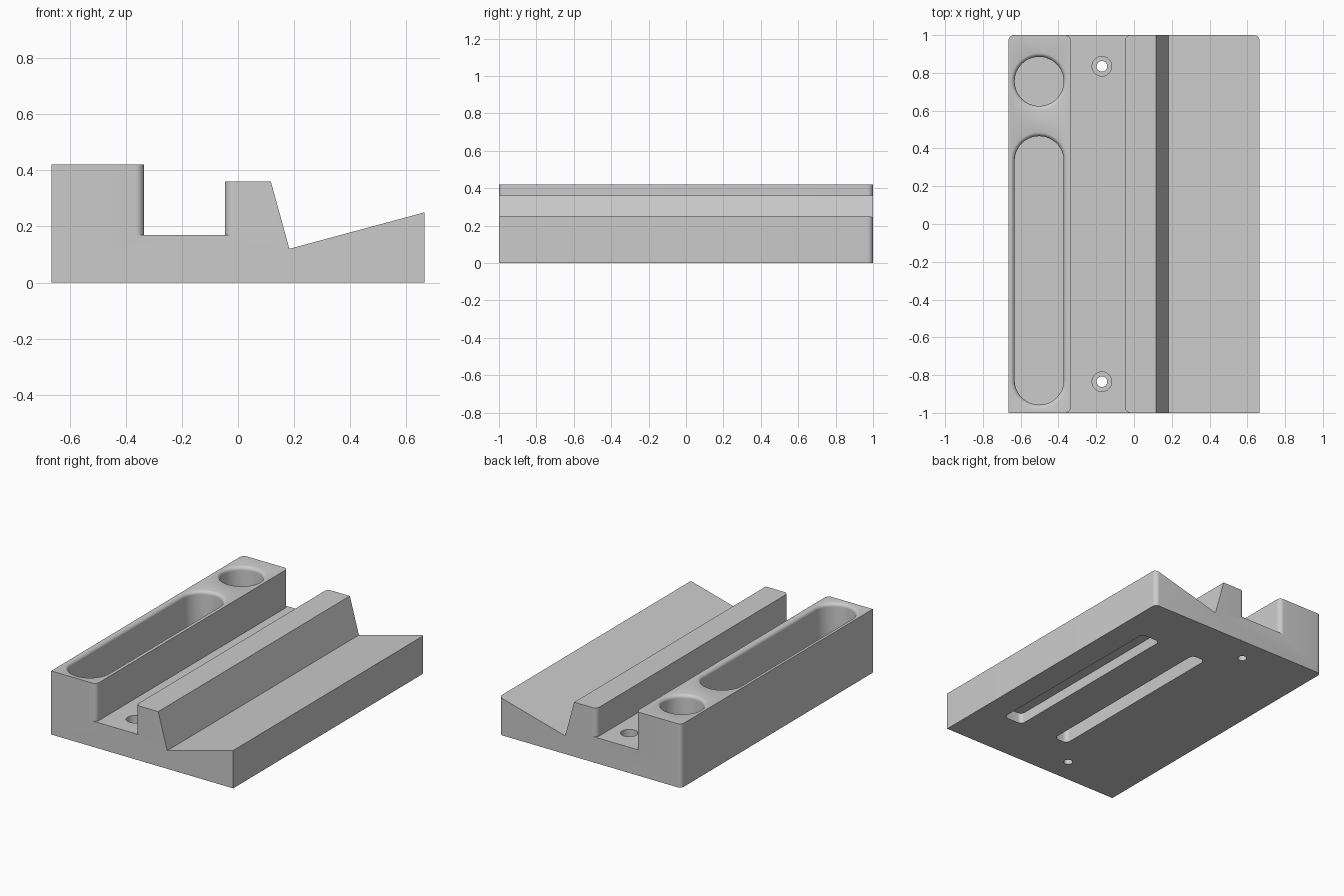
import bpy, bmesh, math

default = bpy.data.objects.get("Cube")
if default:
    bpy.data.objects.remove(default, do_unlink=True)

HALF_X, HALF_Y = 0.665, 1.0
BLOCK_TOP, GROOVE_Z, RIDGE_TOP = 0.42, 0.17, 0.36
GROOVE_L, GROOVE_R = -0.335, -0.047
ROUND = 0.03

grey = bpy.data.materials.new("plain_grey")
grey.use_nodes = True
colour = (0.6, 0.6, 0.6, 1)
grey.diffuse_color = colour
grey.node_tree.nodes["Principled BSDF"].inputs["Base Color"].default_value = colour


def to_object(name, bm):
    bmesh.ops.recalc_face_normals(bm, faces=bm.faces)
    mesh = bpy.data.meshes.new(name)
    bm.to_mesh(mesh)
    bm.free()
    mesh.materials.append(grey)
    obj = bpy.data.objects.new(name, mesh)
    bpy.context.collection.objects.link(obj)
    return obj


def loft(bm, rings):
    """Closed solid through rings with equal point counts."""
    loops = [[bm.verts.new(p) for p in ring] for ring in rings]
    bm.faces.new(loops[0])
    bm.faces.new(loops[-1])
    for a, b in zip(loops, loops[1:]):
        for i in range(len(a)):
            j = (i + 1) % len(a)
            bm.faces.new((a[i], a[j], b[j], b[i]))
    bmesh.ops.remove_doubles(bm, verts=bm.verts, dist=1e-5)


def rounded(cx, cy, hx, hy, r, z, steps=12):
    """Rounded rectangle outline at height z."""
    pts = []
    for q, (sx, sy) in enumerate([(1, 1), (-1, 1), (-1, -1), (1, -1)]):
        for k in range(steps + 1):
            a = (q + k / steps) * math.pi / 2
            pts.append((cx + sx * (hx - r) + r * math.cos(a),
                        cy + sy * (hy - r) + r * math.sin(a), z))
    return pts


def cut(obj, name, rings):
    bm = bmesh.new()
    loft(bm, rings)
    cutter = to_object(name, bm)
    cutter.hide_render = True
    mod = obj.modifiers.new(name, "BOOLEAN")
    mod.operation, mod.solver, mod.object = "DIFFERENCE", "EXACT", cutter
    bpy.context.view_layer.objects.active = obj
    bpy.ops.object.modifier_apply(modifier=name)
    bpy.data.objects.remove(cutter, do_unlink=True)


# Body: stepped profile run along y, with rounded upright corners
profile = [(-HALF_X, 0), (HALF_X, 0), (HALF_X, 0.25), (0.183, 0.12),
           (0.117, RIDGE_TOP), (-0.2, RIDGE_TOP), (-0.2, BLOCK_TOP), (-HALF_X, BLOCK_TOP)]
bm = bmesh.new()
loft(bm, [[(x, y, z) for x, z in profile] for y in (-HALF_Y, HALF_Y)])
corners = [e for e in bm.edges
           if all(abs(abs(v.co.x) - HALF_X) < 1e-4 for v in e.verts)
           and abs(e.verts[0].co.y - e.verts[1].co.y) < 1e-4
           and abs(e.verts[0].co.x - e.verts[1].co.x) < 1e-4]
bmesh.ops.bevel(bm, geom=corners, offset=ROUND, segments=8, profile=0.5, affect="EDGES")
body = to_object("holder_body", bm)

# Groove between block and ridge, flaring at both ends
arc = [(ROUND * (1 - math.cos(k * math.pi / 16)),
        HALF_Y - ROUND + ROUND * math.sin(k * math.pi / 16)) for k in range(9)]
arc.append((ROUND, HALF_Y + 0.1))
right = [(GROOVE_R + f, -y) for f, y in reversed(arc)] + [(GROOVE_R + f, y) for f, y in arc]
left = [(GROOVE_L - f, y) for f, y in reversed(arc)] + [(GROOVE_L - f, -y) for f, y in arc]
cut(body, "groove", [[(x, y, z) for x, y in right + left] for z in (GROOVE_Z, 0.6)])

# Round pocket and long pocket with softened rims
RADIUS, RIM, POCKET_X = 0.13, 0.024, -0.502
for name, y0, y1 in [("round_pocket", 0.625, 0.885), ("long_pocket", -0.957, 0.465)]:
    levels = [(0, 0.085)]
    for k in range(9):
        a = k * math.pi / 16
        levels.append((RIM * (1 - math.cos(a)), BLOCK_TOP - RIM + RIM * math.sin(a) + 0.0005))
    levels.append((RIM, BLOCK_TOP + 0.1))
    cut(body, name, [rounded(POCKET_X, (y0 + y1) / 2, RADIUS + g, (y1 - y0) / 2 + g,
                             RADIUS + g, z) for g, z in levels])

# Counterbored screw holes in the groove
for y in (-0.835, 0.835):
    for name, r, z0 in [("screw_head_recess", 0.052, 0.09), ("screw_hole", 0.028, -0.1)]:
        cut(body, name, [rounded(-0.17, y, r, r, r, z, 8) for z in (z0, 0.3)])

# Hollows in the underside, below the ramp and the ridge
for name, x, hx, top in [("ramp_hollow", 0.42, 0.07, 0.07), ("ridge_hollow", 0.036, 0.05, 0.28)]:
    cut(body, name, [rounded(x, 0, hx, 0.662, ROUND, z, 6) for z in (-0.1, top)])

# Smooth rounded surfaces, keeping edges sharp
bpy.ops.object.select_all(action="DESELECT")
body.select_set(True)
bpy.context.view_layer.objects.active = body
bpy.ops.object.shade_smooth_by_angle(angle=math.radians(30))
